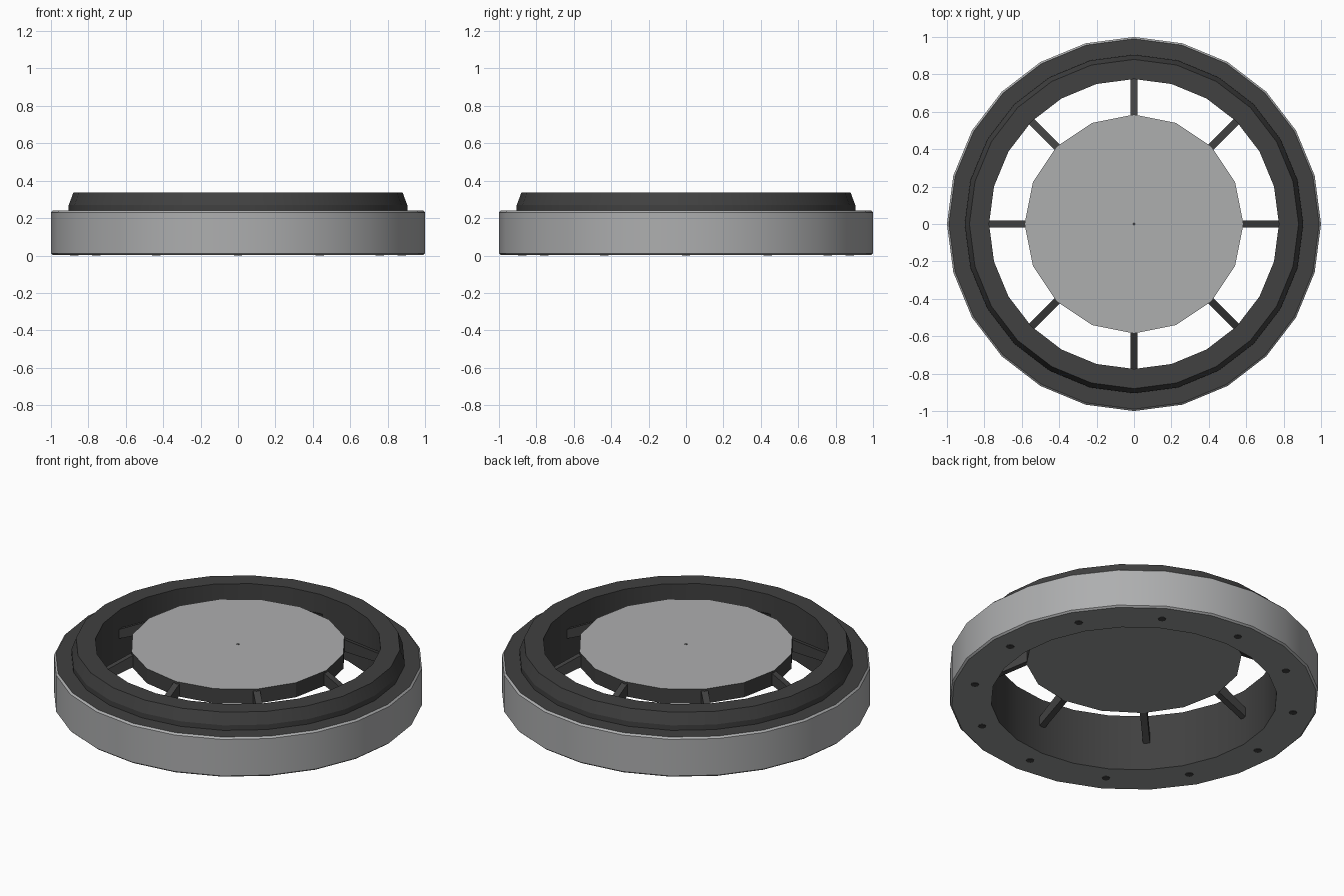
import bpy, bmesh, math
from mathutils import Matrix

if "Cube" in bpy.data.objects:
    bpy.data.objects.remove(bpy.data.objects["Cube"])


def material(name, rgb):
    m = bpy.data.materials.new(name)
    m.diffuse_color = (*rgb, 1)
    m.use_nodes = True
    m.node_tree.nodes["Principled BSDF"].inputs["Base Color"].default_value = m.diffuse_color
    return m


GREY = material("metal grey", (0.42, 0.425, 0.43))
DARK = material("dark grey", (0.052, 0.052, 0.052))
UNDER = material("underside grey", (0.30, 0.315, 0.31))


def finish(name, bm, mats, smooth=False):
    bmesh.ops.recalc_face_normals(bm, faces=bm.faces)
    me = bpy.data.meshes.new(name)
    bm.to_mesh(me)
    bm.free()
    for m in mats:
        me.materials.append(m)
    ob = bpy.data.objects.new(name, me)
    bpy.context.collection.objects.link(ob)
    if smooth:
        bpy.ops.object.select_all(action='DESELECT')
        ob.select_set(True)
        bpy.context.view_layer.objects.active = ob
        bpy.ops.object.shade_smooth_by_angle(angle=math.radians(20))
    return ob


def cylinder(bm, radius, z0, z1, sides, x=0, y=0):
    mat = Matrix.Translation((x, y, (z0 + z1) / 2))
    bmesh.ops.create_cone(bm, cap_ends=True, segments=sides, radius1=radius,
                          radius2=radius, depth=z1 - z0, matrix=mat)


# Outer ring: closed profile (radius, height, colour of the band that follows)
profile = [(0.775, 0.003, 2), (0.99, 0.003, 0), (1.0, 0.012, 0), (1.0, 0.23, 0),
           (0.99, 0.24, 1), (0.905, 0.24, 1), (0.905, 0.27, 1),
           (0.88, 0.337, 1), (0.775, 0.337, 1)]
SIDES = 24
bm = bmesh.new()
loops = [[bm.verts.new((r * math.cos(a), r * math.sin(a), z)) for r, z, _ in profile]
         for a in (2 * math.pi * i / SIDES for i in range(SIDES))]
for i in range(SIDES):
    p, q = loops[i], loops[(i + 1) % SIDES]
    for j in range(len(profile)):
        k = (j + 1) % len(profile)
        bm.faces.new((p[j], q[j], q[k], p[k])).material_index = profile[j][2]
finish("outer_ring", bm, [GREY, DARK, UNDER], smooth=True)

# Centre disc: pale top, dark rim and grey underside
bm = bmesh.new()
cylinder(bm, 0.585, 0.248, 0.335, 16)
bm.normal_update()
for f in bm.faces:
    f.material_index = 0 if f.normal.z > 0.5 else 2 if f.normal.z < -0.5 else 1
finish("centre_disc", bm, [GREY, DARK, UNDER])

# Small dark pin mark in the middle of the disc
bm = bmesh.new()
cylinder(bm, 0.008, 0.33, 0.337, 8)
finish("centre_pin", bm, [DARK])

# Eight spokes sloping down from the disc to the ring
bm = bmesh.new()
for i in range(8):
    new = bmesh.ops.create_cube(bm, size=1)["verts"]
    for v in new:
        outer, upper = v.co.x > 0, v.co.z > 0
        if outer:
            z = 0.217 if upper else 0.163
        else:
            z = 0.332 if upper else 0.26
        v.co = (0.785 if outer else 0.565, v.co.y * 0.038, z)
    bmesh.ops.rotate(bm, verts=new, matrix=Matrix.Rotation(i * math.pi / 4, 3, 'Z'))
finish("spokes", bm, [DARK])

# Twelve nearly flush bolt heads under the ring
bm = bmesh.new()
for i in range(12):
    a = i * math.pi / 6
    cylinder(bm, 0.022, 0, 0.008, 8, 0.875 * math.cos(a), 0.875 * math.sin(a))
finish("bolts", bm, [DARK])
